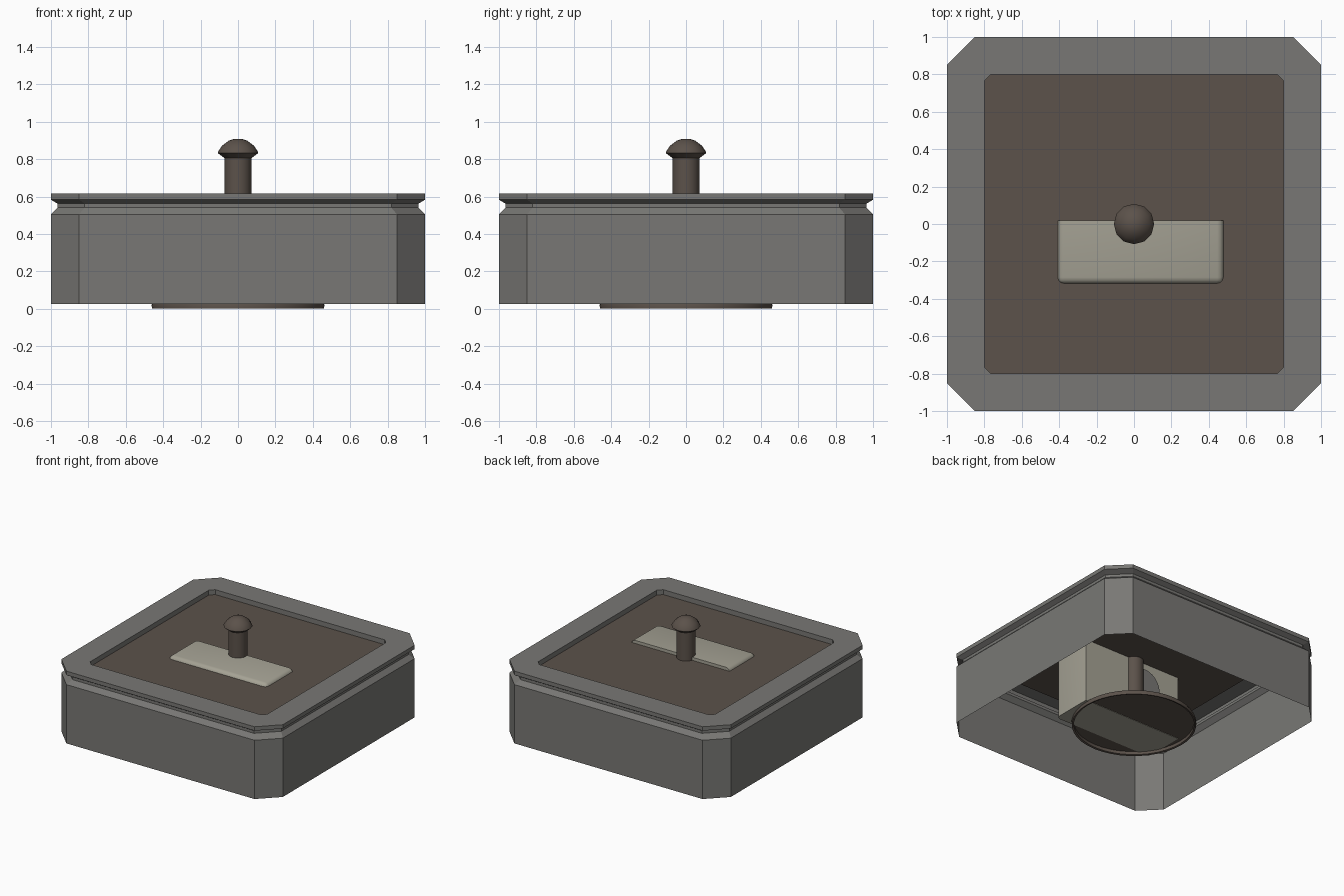
import bpy, bmesh, math
from mathutils import Matrix, Vector

if "Cube" in bpy.data.objects:
    bpy.data.objects.remove(bpy.data.objects["Cube"])


def material(name, rgb):
    m = bpy.data.materials.new(name)
    m.diffuse_color = (*rgb, 1)
    m.use_nodes = True
    m.node_tree.nodes["Principled BSDF"].inputs["Base Color"].default_value = m.diffuse_color
    return m


grey = material("stone grey", (0.19, 0.187, 0.177))
brown = material("dark brown", (0.106, 0.084, 0.069))
beige = material("pale beige", (0.38, 0.365, 0.30))


def finish(bm, name, mat, smooth=False):
    bmesh.ops.remove_doubles(bm, verts=bm.verts, dist=1e-5)
    bmesh.ops.recalc_face_normals(bm, faces=bm.faces)
    me = bpy.data.meshes.new(name)
    bm.to_mesh(me)
    bm.free()
    me.materials.append(mat)
    ob = bpy.data.objects.new(name, me)
    bpy.context.collection.objects.link(ob)
    if smooth:
        bpy.ops.object.select_all(action='DESELECT')
        ob.select_set(True)
        bpy.context.view_layer.objects.active = ob
        bpy.ops.object.shade_smooth_by_angle(angle=math.radians(35))
    return ob


def octagon(h, c, z):
    """Square of half size h with corners cut by c."""
    k = h - c
    return [(h, -k, z), (h, k, z), (k, h, z), (-k, h, z),
            (-h, k, z), (-h, -k, z), (-k, -h, z), (k, -h, z)]


def circle(r, z, n):
    return [(r * math.cos(2 * math.pi * i / n), r * math.sin(2 * math.pi * i / n), z)
            for i in range(n)]


def loft(rings, cap_start=False, cap_end=False):
    bm = bmesh.new()
    vs = [[bm.verts.new(p) for p in ring] for ring in rings]
    for a, b in zip(vs, vs[1:]):
        n = len(a)
        for i in range(n):
            bm.faces.new((a[i], a[(i + 1) % n], b[(i + 1) % n], b[i]))
    if cap_start:
        bm.faces.new(vs[0][::-1])
    if cap_end:
        bm.faces.new(vs[-1])
    return bm


# Thin open-bottomed housing with a groove and a top frame
shell = [(1, .15, .025), (1, .15, .505), (.965, .145, .54), (.965, .145, .562),
         (1, .15, .583), (1, .15, .615), (.8, .035, .615), (.8, .035, .555)]
bm = loft([octagon(*r) for r in shell])
ob = finish(bm, "housing", grey)
# open shell: make sure the normals face outward
me = ob.data
wall = max(me.polygons, key=lambda p: p.center.x)
if wall.normal.x < 0:
    me.flip_normals()

# Recessed top plate
finish(loft([octagon(.8, .035, .545), octagon(.8, .035, .575)], True, True),
       "top_plate", brown)

# Inner block: flat at the back, rounded on top, sides and front
bm = bmesh.new()
bmesh.ops.create_cube(bm, size=1, matrix=Matrix.Translation((.035, -.15, .313))
                      @ Matrix.Diagonal((.89, .34, .574, 1)))
round_edges = []
for e in bm.edges:
    mid = (e.verts[0].co + e.verts[1].co) / 2
    d = e.verts[0].co - e.verts[1].co
    front_upright = abs(d.z) > .1 and mid.y < -.2
    top_edge = mid.z > .59 and mid.y < 0
    if front_upright or top_edge:
        round_edges.append(e)
bmesh.ops.bevel(bm, geom=round_edges, offset=.035, segments=3, profile=.5,
                affect='EDGES')
finish(bm, "inner_block", beige, True)

# Round button on the back of the block
bm = loft([circle(.14, 0, 24), circle(.14, .012, 24)], True, True)
bmesh.ops.transform(bm, verts=bm.verts, matrix=Matrix.Translation((-.08, .032, .35))
                    @ Matrix.Rotation(math.pi / 2, 4, 'X'))
finish(bm, "block_button", grey, True)

# Central post
finish(loft([circle(.072, .035, 16), circle(.072, .81, 16)], True, True),
       "post", brown, True)

# Domed knob
dome = [(.072, .805), (.108, .832), (.105, .842), (.085, .872), (.05, .898), (.02, .908)]
finish(loft([circle(r, z, 12) for r, z in dome], True, True), "knob", brown, True)

# Base disc with a raised rim underneath
disc = [(.445, .029), (.445, .004), (.46, 0), (.462, .022), (.455, .036)]
finish(loft([circle(r, z, 40) for r, z in disc], True, True), "base_disc", brown, True)
